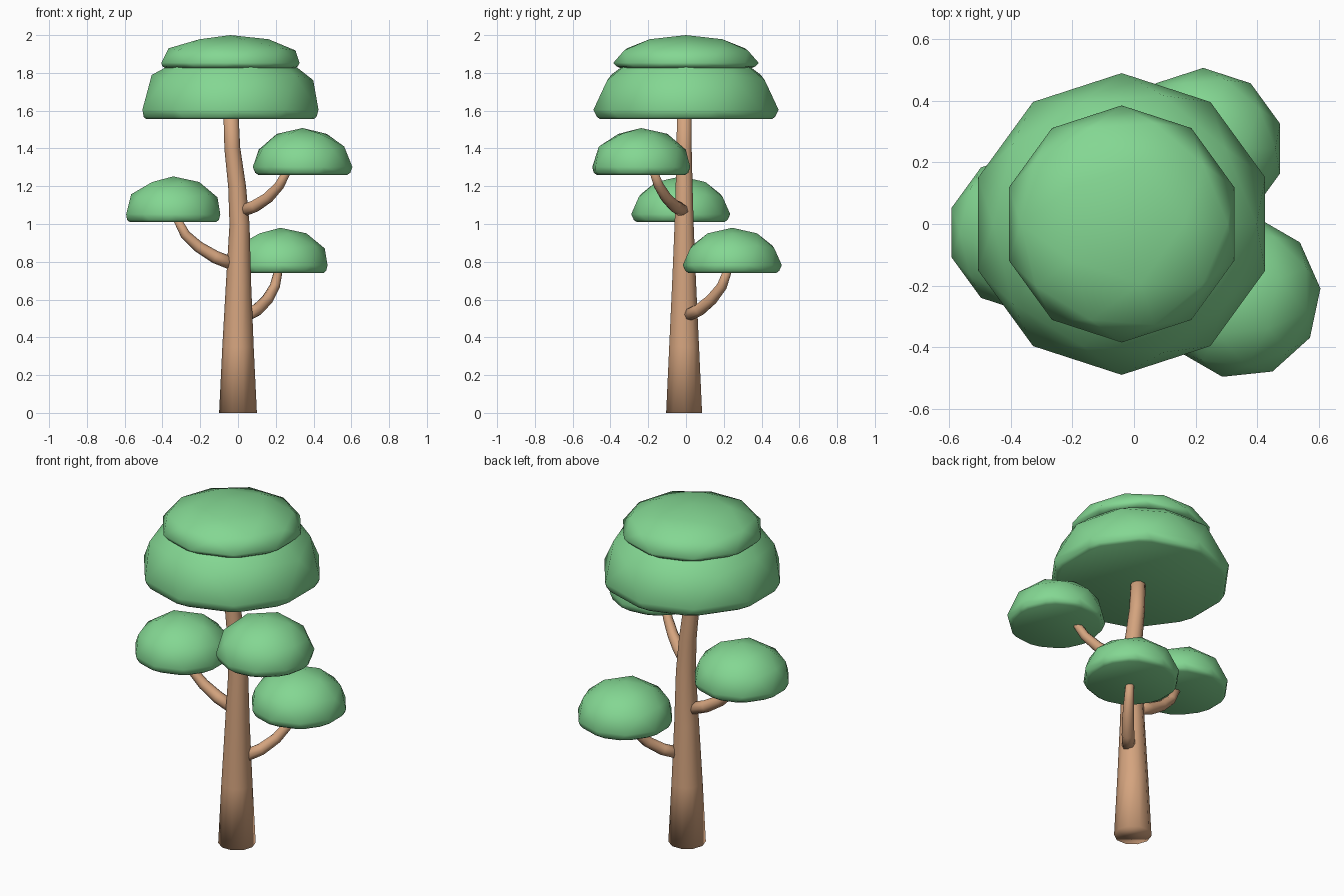
import bpy, bmesh, math
from mathutils import Vector, Matrix

cube = bpy.data.objects.get("Cube")
if cube:
    bpy.data.objects.remove(cube)


def material(name, colour):
    mat = bpy.data.materials.new(name)
    mat.use_nodes = True
    mat.diffuse_color = (*colour, 1)
    mat.node_tree.nodes["Principled BSDF"].inputs["Base Color"].default_value = (*colour, 1)
    return mat


LEAF = material("leaf green", (0.23, 0.68, 0.29))
BARK = material("bark brown", (0.66, 0.37, 0.21))


def finish(bm, name, mat):
    bmesh.ops.recalc_face_normals(bm, faces=bm.faces)
    for face in bm.faces:
        face.smooth = True
    mesh = bpy.data.meshes.new(name)
    bm.to_mesh(mesh)
    bm.free()
    mesh.materials.append(mat)
    obj = bpy.data.objects.new(name, mesh)
    bpy.context.collection.objects.link(obj)
    return obj


def foliage(name, x, y, bottom, equator, top, radius, turn=0):
    """Flattened low-poly dome with a flat, softly rounded underside."""
    bm = bmesh.new()
    bmesh.ops.create_icosphere(bm, subdivisions=2, radius=1)
    height = top - equator
    bmesh.ops.transform(bm, verts=bm.verts, matrix=(
        Matrix.Translation((x, y, equator))
        @ Matrix.Rotation(math.radians(turn), 4, "Z")
        @ Matrix.Diagonal((radius, radius, height, 1))))
    cut = bmesh.ops.bisect_plane(
        bm, geom=bm.verts[:] + bm.edges[:] + bm.faces[:],
        plane_co=(0, 0, bottom), plane_no=(0, 0, 1), clear_inner=True)
    rim = [e for e in cut["geom_cut"] if isinstance(e, bmesh.types.BMEdge)]
    bmesh.ops.contextual_create(bm, geom=rim)
    bmesh.ops.bevel(bm, geom=rim, offset=0.012, segments=1, affect="EDGES")
    return finish(bm, name, LEAF)


def limb(name, points, sides):
    """Tapered tube through (x, y, z, radius) points."""
    bm = bmesh.new()
    path = [Vector(p[:3]) for p in points]
    rings = []
    for i, point in enumerate(path):
        tangent = path[min(i + 1, len(path) - 1)] - path[max(i - 1, 0)]
        if i == 0 and point.z == 0:
            tangent = Vector((0, 0, 1))
        spin = Vector((0, 0, 1)).rotation_difference(tangent.normalized())
        ring = []
        for k in range(sides):
            a = math.tau * k / sides
            ring.append(bm.verts.new(
                point + spin @ Vector((math.cos(a), math.sin(a), 0)) * points[i][3]))
        rings.append(ring)
    for low, high in zip(rings, rings[1:]):
        for k in range(sides):
            n = (k + 1) % sides
            bm.faces.new((low[k], low[n], high[n], high[k]))
    bm.faces.new(rings[0][::-1])
    bm.faces.new(rings[-1])
    return finish(bm, name, BARK)


# Trunk
limb("trunk", [(0, -0.01, 0, 0.1), (0, -0.01, 0.35, 0.083), (0.003, -0.01, 0.7, 0.066),
               (0.008, -0.01, 1.0, 0.053), (-0.005, -0.01, 1.2, 0.047),
               (-0.03, -0.01, 1.4, 0.042), (-0.04, -0.01, 1.65, 0.039)], 10)

# Branches
limb("back_branch", [(0.04, 0.005, 0.515, 0.035), (0.1, 0.07, 0.545, 0.034),
                     (0.155, 0.135, 0.6, 0.031), (0.195, 0.19, 0.67, 0.027),
                     (0.22, 0.23, 0.78, 0.021)], 8)
limb("side_branch", [(-0.03, -0.01, 0.79, 0.035), (-0.12, -0.015, 0.825, 0.034),
                     (-0.21, -0.02, 0.88, 0.03), (-0.28, -0.025, 0.945, 0.026),
                     (-0.335, -0.03, 1.05, 0.02)], 8)
limb("front_branch", [(0.025, -0.015, 1.07, 0.035), (0.09, -0.06, 1.095, 0.034),
                      (0.16, -0.105, 1.14, 0.03), (0.22, -0.145, 1.205, 0.026),
                      (0.27, -0.18, 1.3, 0.02)], 8)

# Foliage
foliage("lower_crown", -0.04, 0, 1.555, 1.605, 1.955, 0.49)
foliage("upper_crown", -0.04, 0, 1.825, 1.853, 2.0, 0.385)
foliage("back_foliage", 0.225, 0.245, 0.74, 0.782, 0.98, 0.262)
foliage("side_foliage", -0.343, -0.028, 1.01, 1.052, 1.252, 0.262)
foliage("front_foliage", 0.342, -0.237, 1.26, 1.302, 1.508, 0.265, 24)
